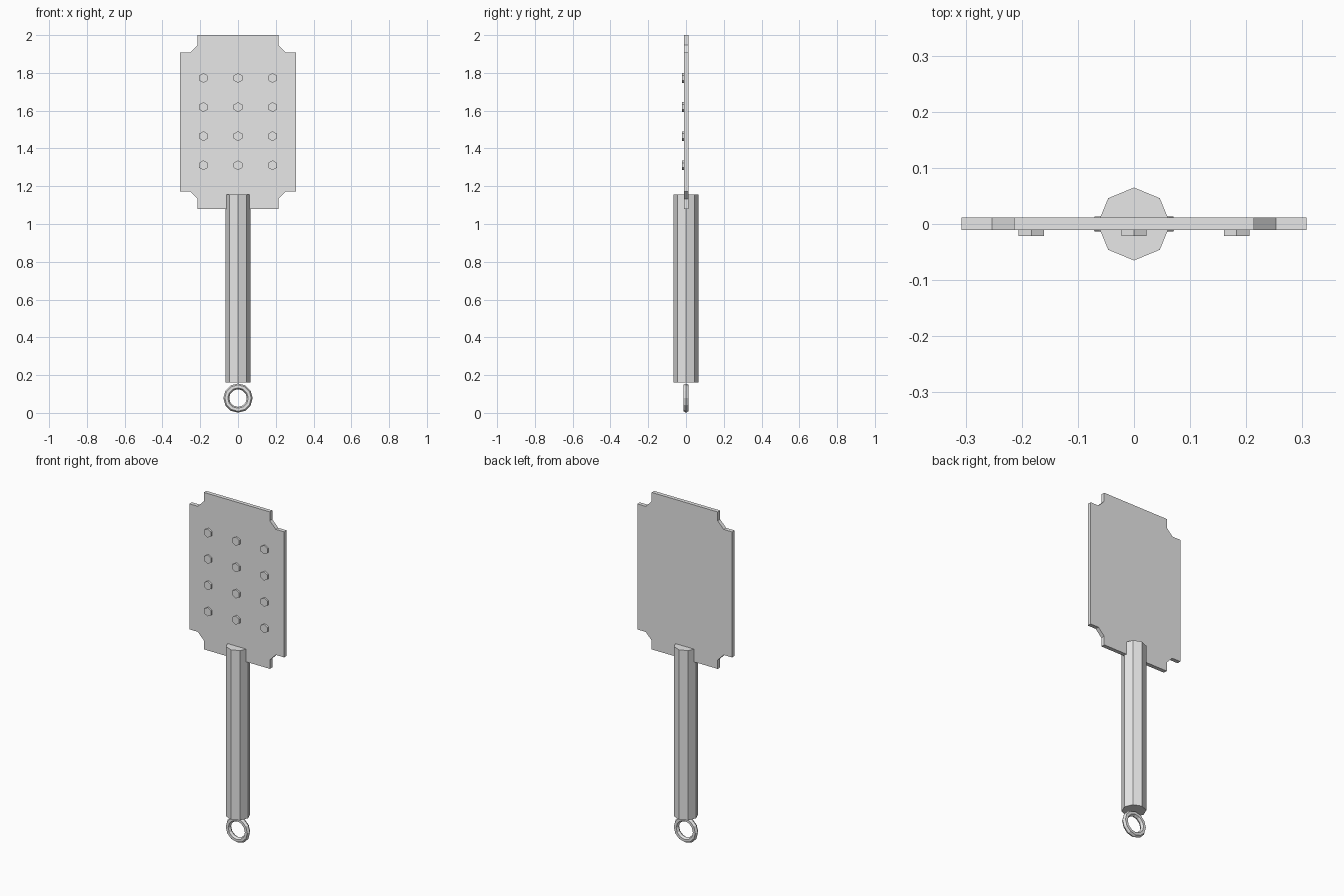
import bpy, bmesh
from math import cos, sin, pi

old = bpy.data.objects.get("Cube")
if old:
    bpy.data.objects.remove(old, do_unlink=True)

GREY = (0.8, 0.8, 0.8, 1)
grey = bpy.data.materials.new("light_grey")
grey.use_nodes = True
grey.diffuse_color = GREY
grey.node_tree.nodes["Principled BSDF"].inputs["Base Color"].default_value = GREY


def finish(name, bm):
    bmesh.ops.recalc_face_normals(bm, faces=bm.faces)
    mesh = bpy.data.meshes.new(name)
    bm.to_mesh(mesh)
    bm.free()
    mesh.materials.append(grey)
    obj = bpy.data.objects.new(name, mesh)
    bpy.context.collection.objects.link(obj)
    return obj


def prism(name, outline, direction):
    """Extrude a flat closed outline along a direction."""
    bm = bmesh.new()
    face = bm.faces.new([bm.verts.new(p) for p in outline])
    result = bmesh.ops.extrude_face_region(bm, geom=[face], use_keep_orig=True)
    moved = [v for v in result["geom"] if isinstance(v, bmesh.types.BMVert)]
    bmesh.ops.translate(bm, verts=moved, vec=direction)
    return finish(name, bm)


# Blade: plate with a stepped, chamfered notch in each corner
MID, HALF = 1.54, 0.46
corner = [(0.307, 0.368), (0.253, 0.368), (0.214, 0.408), (0.214, HALF)]
right_half = [(x, -z) for x, z in reversed(corner)] + corner
outline = right_half + [(-x, -z) for x, z in right_half]
prism("blade", [(x, -0.011, MID + z) for x, z in outline], (0, 0.023, 0))

# Studs: hexagonal bumps on the front of the blade
for row in range(4):
    for col in (-1, 0, 1):
        cx, cz = col * 0.183, 1.311 + row * 0.154
        hexagon = [(cx + 0.026 * sin(i * pi / 3), -0.021, cz + 0.026 * cos(i * pi / 3))
                   for i in range(6)]
        prism("stud", hexagon, (0, 0.0105, 0))

# Handle: octagonal bar
octagon = [(0.065 * cos(i * pi / 4), 0.065 * sin(i * pi / 4), 0.16) for i in range(8)]
prism("handle", octagon, (0, 0, 0.995))

# Hanging ring: low-poly torus
MAJOR, MINOR, SEGMENTS, SIDES = 0.062, 0.0155, 12, 6
bm = bmesh.new()
loops = []
for i in range(SEGMENTS):
    a = 2 * pi * i / SEGMENTS
    loop = []
    for j in range(SIDES):
        b = 2 * pi * j / SIDES
        r = MAJOR + MINOR * cos(b)
        loop.append(bm.verts.new((r * sin(a), MINOR * sin(b), 0.0785 + r * cos(a))))
    loops.append(loop)
for i in range(SEGMENTS):
    here, after = loops[i], loops[(i + 1) % SEGMENTS]
    for j in range(SIDES):
        k = (j + 1) % SIDES
        bm.faces.new((here[j], after[j], after[k], here[k]))
finish("hanging_ring", bm)
